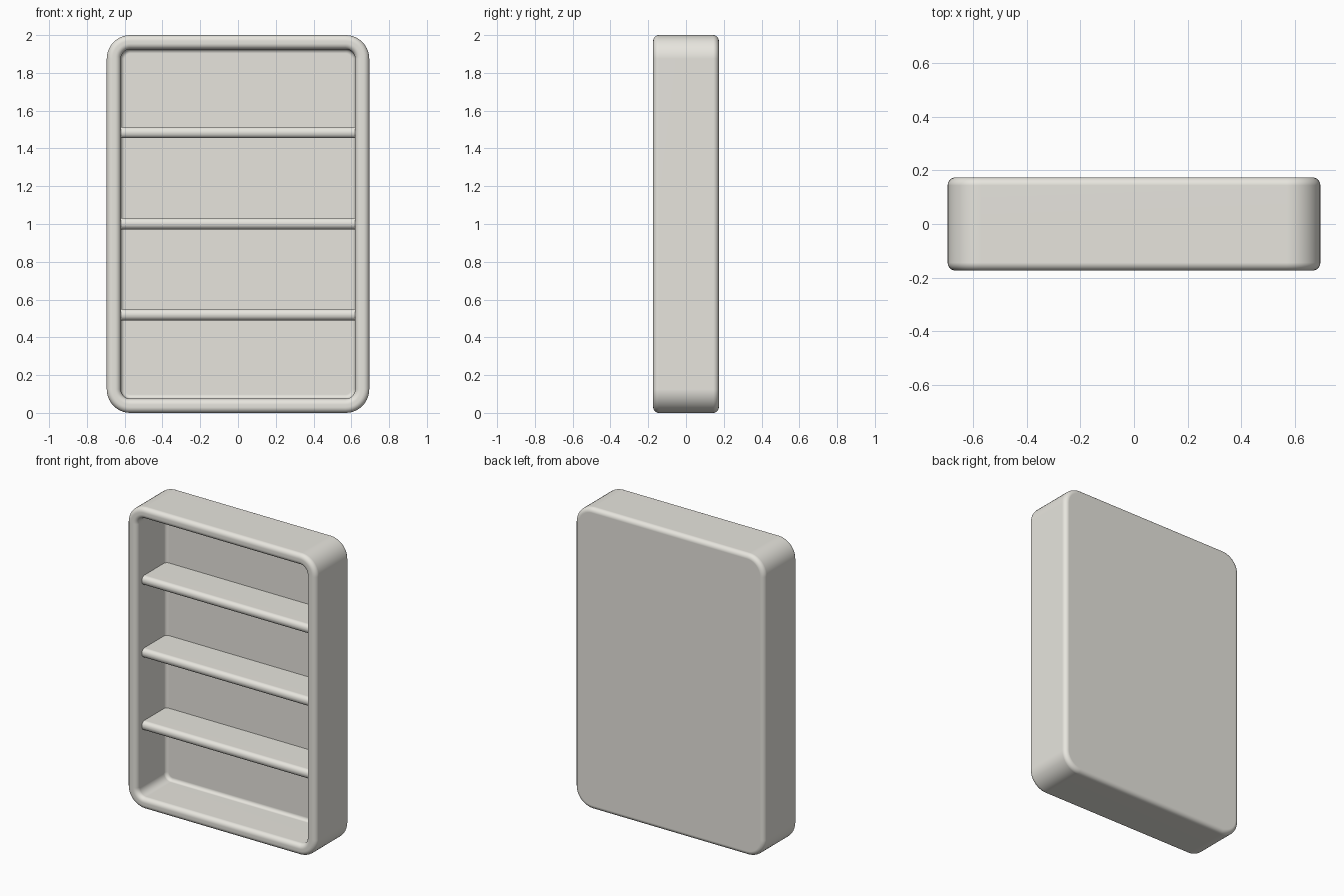
import bpy, bmesh, math

if "Cube" in bpy.data.objects:
    bpy.data.objects.remove(bpy.data.objects["Cube"])

HALF_W, HALF_H, HALF_D = 0.695, 1.0, 0.174   # overall half sizes
CORNER_R = 0.125                             # outer corner radius
WALL = 0.075                                 # frame wall thickness
BACK_Y = 0.13                                # inner face of the back panel

# Warm off-white paint
paint = bpy.data.materials.new("off_white")
paint.diffuse_color = (0.80, 0.785, 0.73, 1)
paint.use_nodes = True
paint.node_tree.nodes["Principled BSDF"].inputs["Base Color"].default_value = paint.diffuse_color


def rounded_ring(bm, inset, y, segs=10):
    """Rounded rectangle in the XZ plane, offset inwards by inset."""
    r = CORNER_R - inset
    cx, cz = HALF_W - CORNER_R, HALF_H - CORNER_R
    ring = []
    for k, (sx, sz) in enumerate(((1, 1), (-1, 1), (-1, -1), (1, -1))):
        for i in range(segs + 1):
            a = math.pi / 2 * (k + i / segs)
            ring.append(bm.verts.new((sx * cx + r * math.cos(a), y,
                                      HALF_H + sz * cz + r * math.sin(a))))
    return ring


def arc(cu, cv, r, start, end, segs=6):
    return [(cu + r * math.cos(math.radians(start + (end - start) * i / segs)),
             cv + r * math.sin(math.radians(start + (end - start) * i / segs)))
            for i in range(segs + 1)]


def finish(bm, name):
    bmesh.ops.recalc_face_normals(bm, faces=bm.faces)
    mesh = bpy.data.meshes.new(name)
    bm.to_mesh(mesh)
    bm.free()
    mesh.materials.append(paint)
    obj = bpy.data.objects.new(name, mesh)
    bpy.context.collection.objects.link(obj)
    bpy.ops.object.select_all(action='DESELECT')
    obj.select_set(True)
    bpy.context.view_layer.objects.active = obj
    bpy.ops.object.shade_smooth_by_angle(angle=math.radians(35))
    # Keep the large faces flat beside the fillets
    mod = obj.modifiers.new("flat_faces", 'WEIGHTED_NORMAL')
    mod.keep_sharp = True
    return obj


# Case: wall section (inset, y) swept round the outline, back to inside
f, g = 0.03, 0.022
profile = (arc(f, HALF_D - f, f, 90, 180)
           + arc(f, -HALF_D + f, f, 180, 270)
           + arc(WALL - f, -HALF_D + f, f, 270, 360)
           + arc(WALL + g, BACK_Y - g, g, 180, 90))
bm = bmesh.new()
rings = [rounded_ring(bm, u, y) for u, y in profile]
for a, b in zip(rings, rings[1:]):
    n = len(a)
    for i in range(n):
        j = (i + 1) % n
        bm.faces.new((a[i], a[j], b[j], b[i]))
bm.faces.new(rings[0])
bm.faces.new(rings[-1])
finish(bm, "case")

# Shelves: slab with rounded front edge, running wall to wall
front_y, thick, r = -0.123, 0.06, 0.028
for k, z in enumerate((0.52, 1.002, 1.484)):
    section = ([(BACK_Y, thick / 2)]
               + arc(front_y + r, thick / 2 - r, r, 90, 180)
               + arc(front_y + r, -thick / 2 + r, r, 180, 270)
               + [(BACK_Y, -thick / 2)])
    bm = bmesh.new()
    end_l, end_r = [[bm.verts.new((s * (HALF_W - WALL), y, z + dz)) for y, dz in section]
                    for s in (-1, 1)]
    n = len(section)
    for i in range(n):
        j = (i + 1) % n
        bm.faces.new((end_l[i], end_l[j], end_r[j], end_r[i]))
    bm.faces.new(end_l)
    bm.faces.new(end_r)
    finish(bm, f"shelf_{k + 1}")
